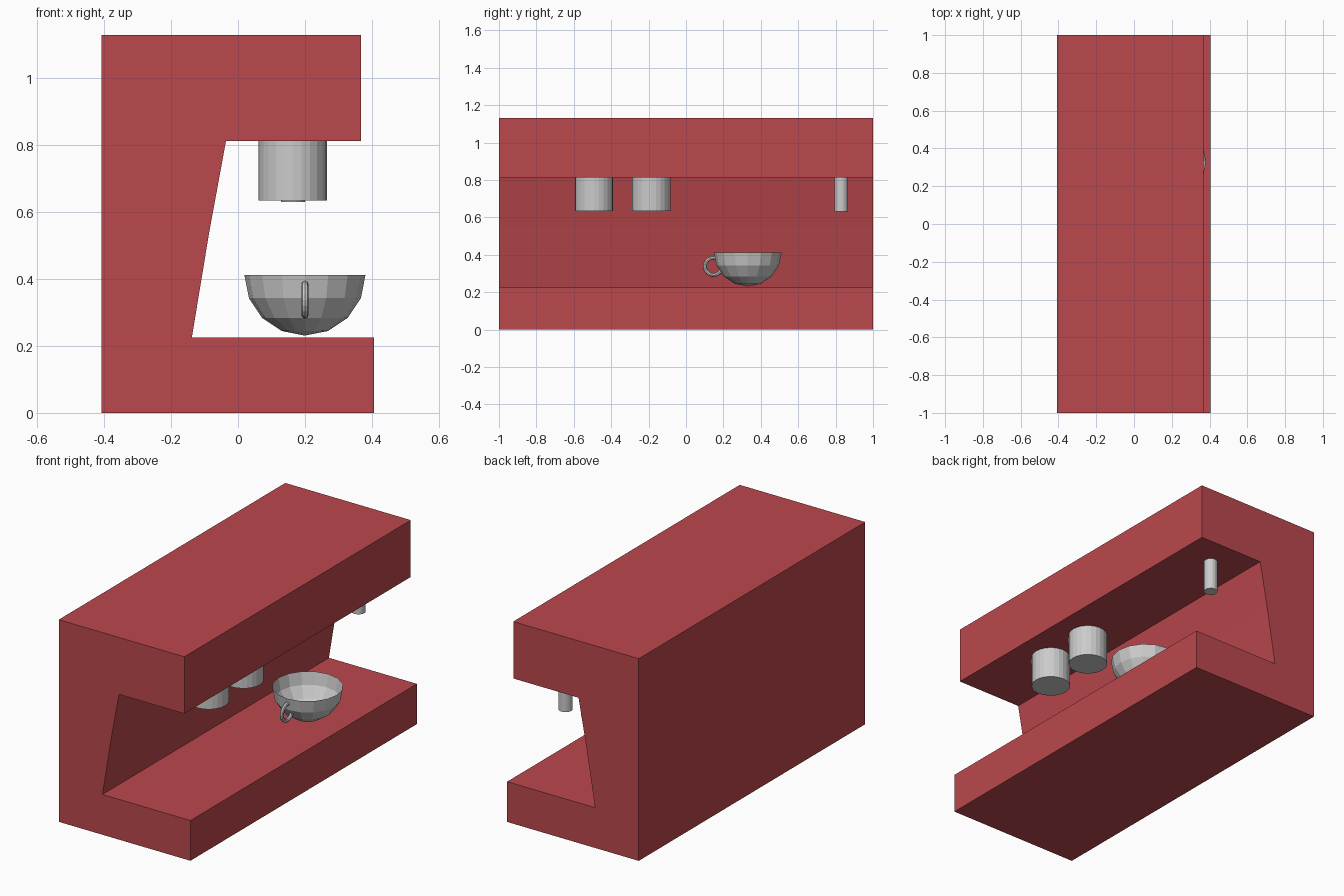
import bpy, bmesh, math
from mathutils import Matrix

if "Cube" in bpy.data.objects:
    bpy.data.objects.remove(bpy.data.objects["Cube"])


def finish(bm, name, material=None):
    mesh = bpy.data.meshes.new(name)
    bm.to_mesh(mesh)
    bm.free()
    obj = bpy.data.objects.new(name, mesh)
    bpy.context.collection.objects.link(obj)
    if material:
        mesh.materials.append(material)
    return obj


def cylinder(name, x, y, z0, z1, radius, sides=24):
    bm = bmesh.new()
    bmesh.ops.create_cone(bm, cap_ends=True, segments=sides, radius1=radius,
                          radius2=radius, depth=z1 - z0,
                          matrix=Matrix.Translation((x, y, (z0 + z1) / 2)))
    return finish(bm, name)


red = bpy.data.materials.new("red")
red.diffuse_color = (0.5, 0.065, 0.075, 1)
red.use_nodes = True
red.node_tree.nodes["Principled BSDF"].inputs["Base Color"].default_value = red.diffuse_color

# Machine body: C-shaped profile extruded along y
profile = [(-0.408, 0), (0.406, 0), (0.406, 0.225), (-0.138, 0.225),
           (-0.086, 0.54), (-0.036, 0.812), (0.368, 0.812),
           (0.368, 1.13), (-0.408, 1.13)]
bm = bmesh.new()
face = bm.faces.new([bm.verts.new((x, -1, z)) for x, z in profile])
ext = bmesh.ops.extrude_face_region(bm, geom=[face])
bmesh.ops.translate(bm, vec=(0, 2, 0),
                    verts=[v for v in ext["geom"] if isinstance(v, bmesh.types.BMVert)])
bmesh.ops.recalc_face_normals(bm, faces=bm.faces)
finish(bm, "machine_body", red)

# Brewing heads and steam nozzle under the overhang
for i, y in enumerate((-0.492, -0.186)):
    cylinder(f"brew_head_{i + 1}", 0.164, y, 0.635, 0.812, 0.102)
cylinder("steam_nozzle", 0.164, 0.83, 0.63, 0.812, 0.036)

# Cup: open lower half of a low-poly sphere
cx, cy, cz, r = 0.2, 0.33, 0.412, 0.181
bm = bmesh.new()
bmesh.ops.create_uvsphere(bm, u_segments=16, v_segments=8, radius=r)
bmesh.ops.delete(bm, geom=[v for v in bm.verts if v.co.z > 0.001], context='VERTS')
bmesh.ops.translate(bm, vec=(cx, cy, cz), verts=bm.verts)
finish(bm, "cup_bowl")

# Cup handle: round ring section ending in the bowl wall
steps, ring, tube = 14, 0.046, 0.0105
bm = bmesh.new()
loops = []
for i in range(steps + 1):
    a = math.radians(70 + 260 * i / steps)
    loop = []
    for j in range(8):
        b = math.tau * j / 8
        d = ring + tube * math.cos(b)
        loop.append(bm.verts.new((cx + tube * math.sin(b),
                                  0.147 + d * math.cos(a), 0.338 + d * math.sin(a))))
    loops.append(loop)
for p, q in zip(loops, loops[1:]):
    for j in range(8):
        k = (j + 1) % 8
        bm.faces.new((p[j], p[k], q[k], q[j]))
bm.faces.new(loops[0])
bm.faces.new(loops[-1])
bmesh.ops.recalc_face_normals(bm, faces=bm.faces)
finish(bm, "cup_handle")
